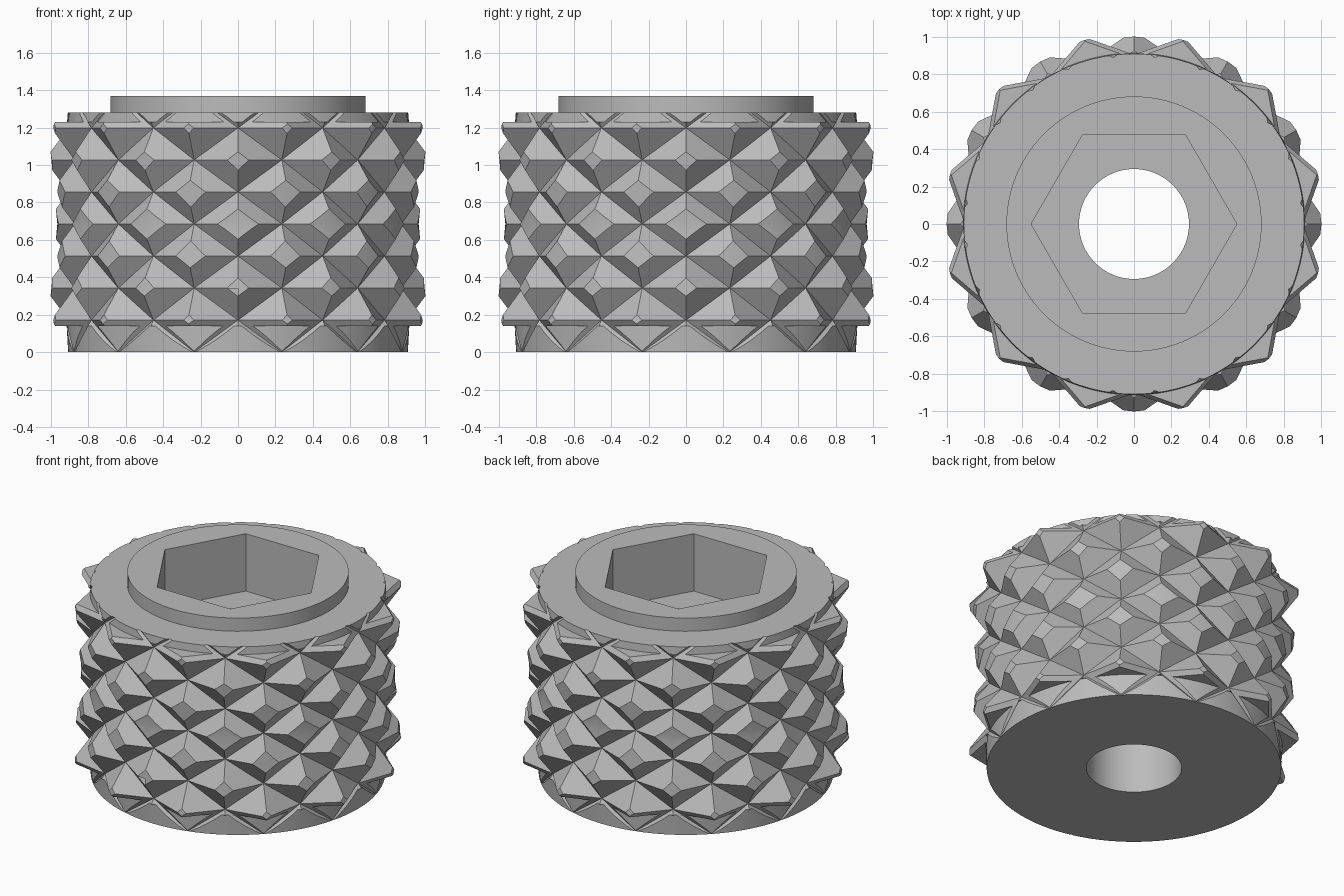
import bpy, bmesh
from math import pi, sin, cos, radians

cube = bpy.data.objects.get("Cube")
if cube:
    bpy.data.objects.remove(cube, do_unlink=True)

steel = bpy.data.materials.new("plain_grey")
steel.use_nodes = True
grey = (0.5, 0.5, 0.5, 1)
steel.diffuse_color = grey
steel.node_tree.nodes["Principled BSDF"].inputs["Base Color"].default_value = grey

HEIGHT = 1.37
STEP = HEIGHT / 8        # half a knurl row
COLS = 24                # half columns around
PEAK, VALLEY = 1.035, 0.905


def finish(bm, name):
    bmesh.ops.recalc_face_normals(bm, faces=bm.faces)
    me = bpy.data.meshes.new(name)
    bm.to_mesh(me)
    bm.free()
    me.materials.append(steel)
    ob = bpy.data.objects.new(name, me)
    bpy.context.collection.objects.link(ob)
    return ob


def knurl_solid(name):
    """Lattice of four-sided pyramids around a core, capped at both ends."""
    bm = bmesh.new()
    rows = range(-1, 10)
    rings = []
    for k in rows:
        ring = []
        for i in range(COLS):
            r = PEAK if (k + i) % 2 == 0 else VALLEY
            a = 2 * pi * i / COLS
            ring.append(bm.verts.new((r * cos(a), r * sin(a), k * STEP)))
        rings.append(ring)
    for n, k in enumerate(rows[:-1]):
        for i in range(COLS):
            j = (i + 1) % COLS
            a, b, c, d = rings[n][i], rings[n][j], rings[n + 1][j], rings[n + 1][i]
            # split every cell along its groove
            if (k + i) % 2 == 0:
                bm.faces.new((a, b, d))
                bm.faces.new((b, c, d))
            else:
                bm.faces.new((a, b, c))
                bm.faces.new((a, c, d))
    bm.faces.new(rings[0])
    bm.faces.new(rings[-1])
    return finish(bm, name)


def lathe(name, profile, segments, turn=0.0):
    """Closed solid from (radius, height) points."""
    bm = bmesh.new()
    rings = [[bm.verts.new((r * cos(turn + 2 * pi * i / segments),
                            r * sin(turn + 2 * pi * i / segments), z))
              for i in range(segments)] for r, z in profile]
    for low, high in zip(rings, rings[1:]):
        for i in range(segments):
            j = (i + 1) % segments
            bm.faces.new((low[i], low[j], high[j], high[i]))
    bm.faces.new(rings[0])
    bm.faces.new(rings[-1])
    return finish(bm, name)


def cut(target, tool, operation):
    mod = target.modifiers.new(tool.name, 'BOOLEAN')
    mod.operation = operation
    mod.solver = 'EXACT'
    mod.object = tool
    bpy.context.view_layer.objects.active = target
    bpy.ops.object.modifier_apply(modifier=mod.name)
    bpy.data.objects.remove(tool, do_unlink=True)


knob = knurl_solid("knurled_knob")

# Turned outline: narrow ends, waisted grip, raised collar on top
outline = [(0.908, 0), (0.916, 0.14), (1.02, 0.14), (0.998, 0.34), (0.966, 0.685),
           (0.998, 1.03), (1.02, 1.23), (0.914, 1.23), (0.91, 1.28),
           (0.682, 1.28), (0.682, HEIGHT)]
cut(knob, lathe("turned_outline", outline, 96), 'INTERSECT')

# Hexagonal socket, then the round through hole
cut(knob, lathe("hex_socket", [(0.55, 0.98), (0.55, 1.6)], 6), 'DIFFERENCE')
cut(knob, lathe("through_hole", [(0.294, -0.3), (0.294, 1.6)], 64), 'DIFFERENCE')

bpy.ops.object.select_all(action='DESELECT')
knob.select_set(True)
bpy.context.view_layer.objects.active = knob
bpy.ops.object.shade_smooth_by_angle(angle=radians(15))
